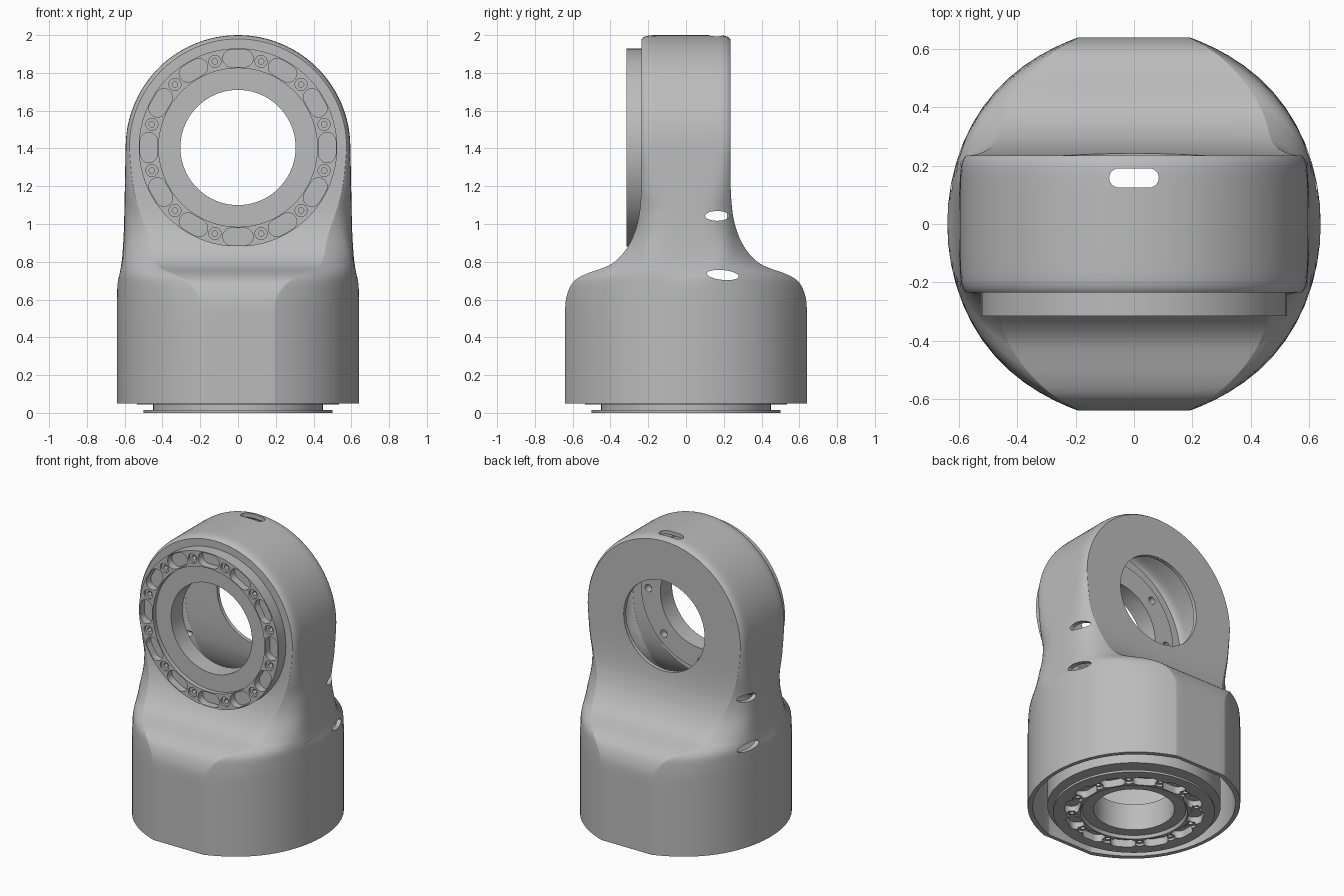
import bpy, bmesh
from math import sin, cos, pi, sqrt, radians
from mathutils import Matrix, Vector

if "Cube" in bpy.data.objects:
    bpy.data.objects.remove(bpy.data.objects["Cube"])

GREY = (0.5, 0.5, 0.5, 1)
metal = bpy.data.materials.new("plain grey")
metal.use_nodes = True
metal.diffuse_color = GREY
metal.node_tree.nodes["Principled BSDF"].inputs["Base Color"].default_value = GREY


def make(name, bm, mat=Matrix()):
    bmesh.ops.recalc_face_normals(bm, faces=bm.faces)
    bm.transform(mat)
    me = bpy.data.meshes.new(name)
    bm.to_mesh(me)
    bm.free()
    me.materials.append(metal)
    ob = bpy.data.objects.new(name, me)
    bpy.context.collection.objects.link(ob)
    return ob


def cut(ob, bm, mat=Matrix()):
    """Subtract the closed solids in bm from ob."""
    tool = make("cutter", bm, mat)
    tool.hide_render = True
    mod = ob.modifiers.new("cut", "BOOLEAN")
    mod.operation, mod.solver, mod.object = "DIFFERENCE", "EXACT", tool
    bpy.context.view_layer.objects.active = ob
    bpy.ops.object.modifier_apply(modifier=mod.name)
    bpy.data.objects.remove(tool)


def finish(ob):
    bpy.ops.object.select_all(action="DESELECT")
    ob.select_set(True)
    bpy.context.view_layer.objects.active = ob
    bpy.ops.object.shade_smooth_by_angle(angle=radians(40))
    ob.modifiers.new("weighted", "WEIGHTED_NORMAL").keep_sharp = True


def skin(bm, loops):
    """Join closed loops of equal length with quads."""
    rows = [[bm.verts.new(p) for p in loop] for loop in loops]
    n = len(rows[0])
    for a, b in zip(rows, rows[1:]):
        for i in range(n):
            j = (i + 1) % n
            bm.faces.new((a[i], a[j], b[j], b[i]))
    return rows


def prism(bm, outline, z0, z1, mat=Matrix()):
    rows = skin(bm, [[mat @ Vector((x, y, z)) for x, y in outline] for z in (z0, z1)])
    for r in rows:
        bm.faces.new(r)


def pill(half, rad, n=12):
    """Stadium outline along x."""
    pts = []
    for side in (1, -1):
        for i in range(n + 1):
            a = pi * i / n - pi / 2
            pts.append((side * (half - rad + rad * cos(a)), side * rad * sin(a)))
    return pts


def oval(rx, ry, n=96):
    return [(rx * cos(2 * pi * i / n), ry * sin(2 * pi * i / n)) for i in range(n)]


def lathe(profile):
    bm = bmesh.new()
    loops = [[(x, y, z) for x, y in oval(r, r)] for r, z in profile]
    skin(bm, loops + loops[:1])
    bmesh.ops.remove_doubles(bm, verts=bm.verts, dist=1e-5)
    return bm


def around(outline, count, radius, z0, z1, offset=0.0):
    """Prisms repeated on a circle."""
    bm = bmesh.new()
    for k in range(count):
        turn = Matrix.Rotation(2 * pi * k / count + offset, 4, "Z")
        prism(bm, outline, z0, z1, turn @ Matrix.Translation((0, -radius, 0)))
    return bm


# Housing: sections that change from rounded base to flat eye
EYE_Z, EYE_R = 1.405, 0.595
# height, half depth, half width, corner softness
KEYS = [(.05, .64, .64, .05), (.3, .64, .64, .05), (.55, .64, .64, .05), (.64, .625, .64, .055),
        (.7, .59, .635, .06), (.735, .53, .627, .07), (.76, .46, .622, .08),
        (.785, .4, .618, .09), (.825, .35, .613, .1), (.88, .308, .609, .11),
        (.95, .274, .605, .11), (1.05, .248, .602, .085), (1.2, .236, .599, .045),
        (1.405, .235, .595, .02)]


def smooth_keys(keys, steps=4):
    out = []
    for i in range(len(keys) - 1):
        p = [Vector(keys[max(0, min(len(keys) - 1, i + d))]) for d in (-1, 0, 1, 2)]
        for s in range(steps):
            t = s / steps
            out.append(p[1] + 0.5 * t * (p[2] - p[0] + t * (2 * p[0] - 5 * p[1] + 4 * p[2] - p[3]
                       + t * (3 * (p[1] - p[2]) + p[3] - p[0]))))
    return out + [Vector(keys[-1])]


def hull(y):
    return 0.64 * sqrt(1 - (y / 0.69) ** 2)


TS = [sin(pi / 2 * i / 14) for i in range(-14, 15)]


def section(z, depth, width, soft, angle=0.0, inset=0.0):
    """One closed loop; angle walks it up over the round eye."""
    side = []
    power = max(4, min(12, .3 / soft))
    for t in TS:
        r = min(width, hull(depth * t)) - soft * abs(t) ** power - inset
        side.append(Vector((r * cos(angle), (depth - inset) * t, z + r * sin(angle))))
    flip = [Vector((-p.x, p.y, p.z)) for p in reversed(side)]
    fill = [i / 8 for i in range(1, 8)]
    return (side + [side[-1].lerp(flip[0], f) for f in fill]
            + flip + [flip[-1].lerp(side[0], f) for f in fill])


def shell(inset):
    """Closed housing volume, shrunk by inset."""
    loops = [section(z - inset, min(d, .64), min(w, .64), s, 0, inset)
             for z, d, w, s in smooth_keys(KEYS)]
    loops += [section(EYE_Z, .235, EYE_R, .02, pi / 2 * i / 24, inset) for i in range(1, 25)]
    bm = bmesh.new()
    bm.faces.new(skin(bm, loops)[0])
    bmesh.ops.remove_doubles(bm, verts=bm.verts, dist=1e-5)
    return bm


housing = make("housing", shell(0))
cut(housing, shell(.025))

# Flange seat, front opening and rear opening
TO_FRONT = Matrix.Translation((0, 0, EYE_Z)) @ Matrix.Rotation(pi / 2, 4, "X")
for radius, z0, z1 in ((.524, .225, .4), (.449, .1, .4), (.305, -.4, -.1)):
    bm = bmesh.new()
    prism(bm, oval(radius, radius), z0, z1)
    cut(housing, bm, TO_FRONT)

# Slots in the crown and both flanks
bm = bmesh.new()
prism(bm, pill(.085, .033), 1.75, 2.1, Matrix.Translation((0, .158, 0)))
for side in (1, -1):
    for y, z, half, tilt in ((.165, 1.043, .064, 0), (.195, .73, .085, -.1)):
        place = (Matrix.Translation((side * .6, y, z)) @ Matrix.Rotation(tilt, 4, "X")
                 @ Matrix(((0, 0, 1, 0), (1, 0, 0, 0), (0, 1, 0, 0), (0, 0, 0, 1))))
        prism(bm, oval(half, .026, 32), -.1, .1, place)
cut(housing, bm)
finish(housing)


def bolt_ring(ob, radius, face, mat):
    """Twelve slots with twelve stepped bolt holes between them."""
    cut(ob, around(pill(.08, .046), 12, radius, face - .05, face + .02), mat)
    cut(ob, around(oval(.032, .032, 24), 12, radius, face - .015, face + .02, pi / 12), mat)
    cut(ob, around(oval(.015, .015, 16), 12, radius, face - .06, face + .02, pi / 12), mat)


# Front flange with raised slotted ring
flange = make("front_flange", lathe([
    (.42, .315), (.525, .315), (.525, .225), (.45, .225),
    (.45, .16), (.305, .16), (.305, .285), (.42, .285)]), TO_FRONT)
bolt_ring(flange, .472, .315, TO_FRONT)
cut(flange, around(oval(.025, .025, 24), 8, .395, .1, .21), TO_FRONT)
finish(flange)

# Base coupling with matching slots on its underside
DOWN = Matrix.Rotation(pi, 4, "X")
coupling = make("base_coupling", lathe([
    (.25, -.02), (.32, -.02), (.33, 0), (.5, 0), (.5, -.014), (.45, -.014), (.45, -.045),
    (.535, -.045), (.535, -.2), (.25, -.2)]), DOWN)
bolt_ring(coupling, .385, 0, DOWN)
finish(coupling)
